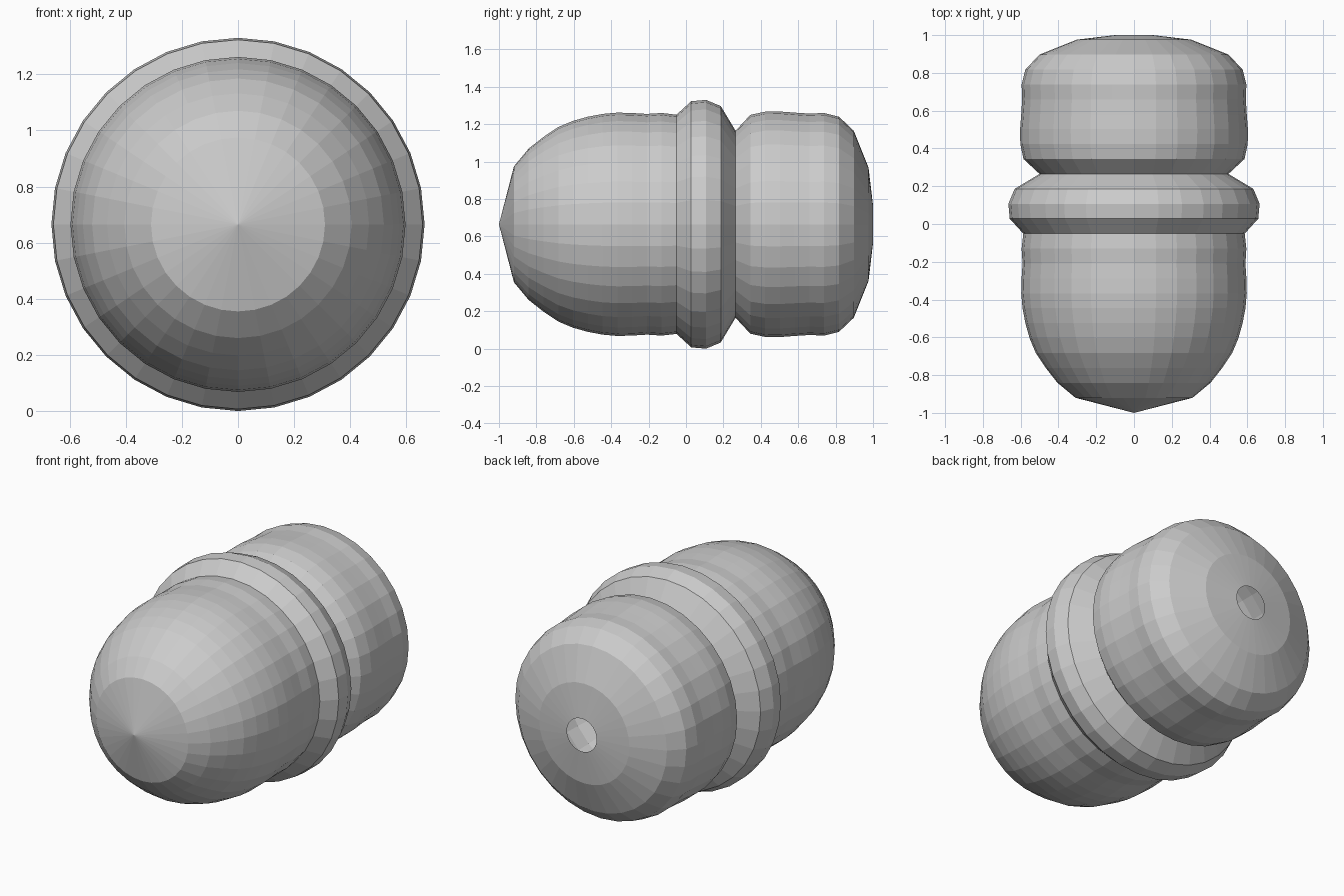
import bpy
import bmesh
from math import cos, sin, tau

if "Cube" in bpy.data.objects:
    bpy.data.objects.remove(bpy.data.objects["Cube"])

SIDES = 32
CENTRE_Z = 0.665

# Lathe profile from nose to open tail: radii at evenly spaced stations along y
FIRST_Y, STEP = -0.92, 0.079
RADII = [0.31, 0.405, 0.467, 0.52, 0.553, 0.575, 0.59, 0.597, 0.595, 0.59,
         0.595, 0.586, 0.658, 0.665, 0.632, 0.50, 0.585, 0.602, 0.603,
         0.597, 0.592, 0.595, 0.575, 0.50, 0.303]
profile = [(FIRST_Y + STEP * i, r) for i, r in enumerate(RADII)]
profile.append((1.0, 0.1))


def lathe(name, tip_y, rings):
    bm = bmesh.new()
    loops = [[bm.verts.new((r * sin(tau * i / SIDES), y,
                            CENTRE_Z + r * cos(tau * i / SIDES)))
              for i in range(SIDES)] for y, r in rings]
    tip = bm.verts.new((0, tip_y, CENTRE_Z))
    for i in range(SIDES):
        j = (i + 1) % SIDES
        bm.faces.new((tip, loops[0][i], loops[0][j]))
        for a, b in zip(loops, loops[1:]):
            bm.faces.new((a[i], b[i], b[j], a[j]))
    bmesh.ops.recalc_face_normals(bm, faces=bm.faces[:])
    mesh = bpy.data.meshes.new(name)
    bm.to_mesh(mesh)
    bm.free()
    obj = bpy.data.objects.new(name, mesh)
    bpy.context.collection.objects.link(obj)
    return obj


# Ribbed shell with pointed nose and a small round opening at the back
lathe("capsule_shell", -1.0, profile)
